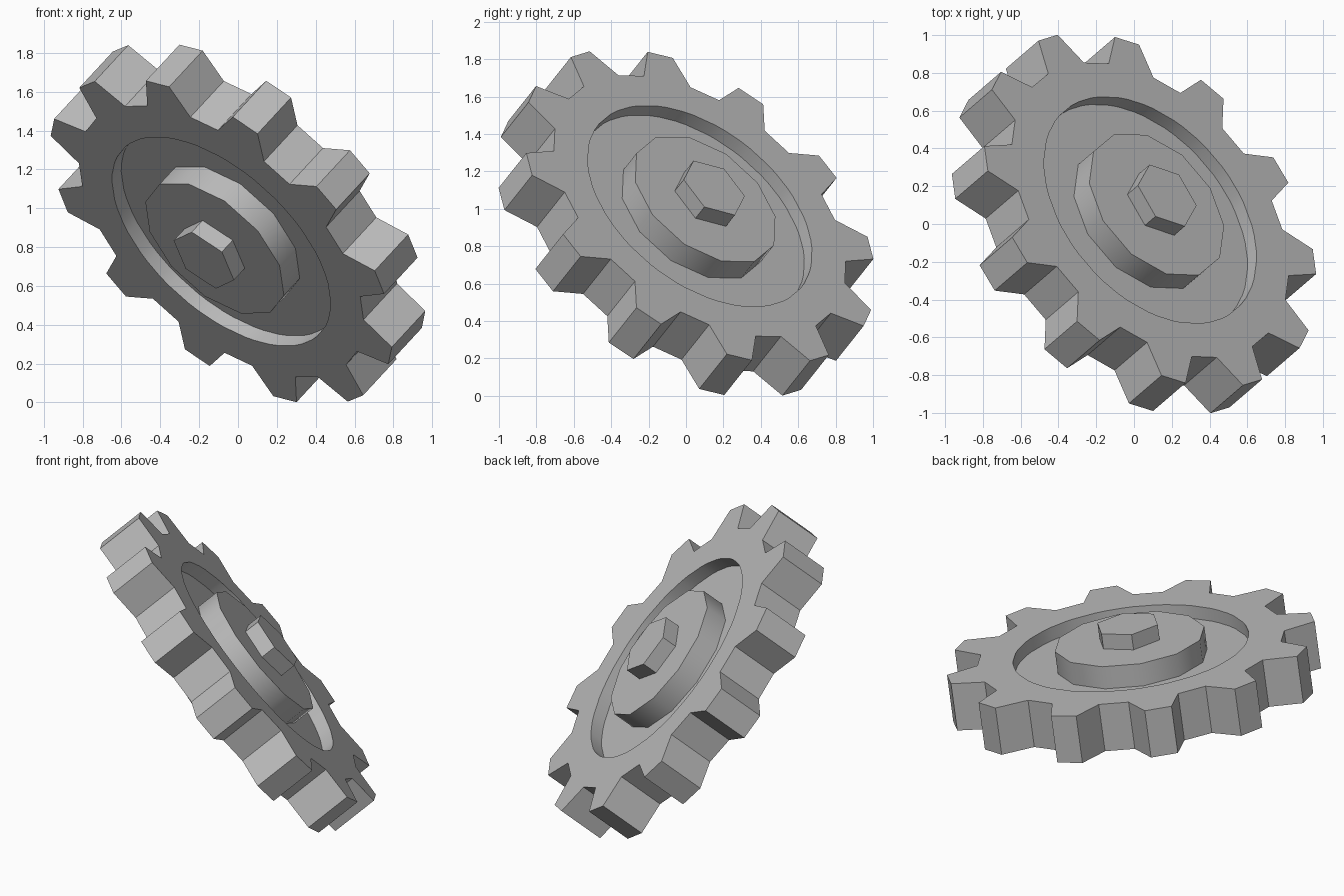
import bpy, bmesh, math
from mathutils import Matrix, Vector

# clear the default object
if "Cube" in bpy.data.objects:
    bpy.data.objects.remove(bpy.data.objects["Cube"], do_unlink=True)

# one plain grey for the whole part
grey = bpy.data.materials.new("plain grey")
grey.use_nodes = True
grey.diffuse_color = (0.5, 0.5, 0.5, 1)
grey.node_tree.nodes["Principled BSDF"].inputs["Base Color"].default_value = (0.5, 0.5, 0.5, 1)

# tilted frame: the gear axis is n
n = Vector((0.587, 0.504, 0.634)).normalized()
u = Vector((n.y, -n.x, 0)).normalized()
v = n.cross(u)
FRAME = Matrix.Translation((0, 0, 0.922)) @ Matrix((u, v, n)).transposed().to_4x4()

TEETH = 12
PHASE = 14.5             # angle of the first tooth, degrees
TIP_R, ROOT_R, RING_R = 1.087, 0.905, 0.695
RIM_H, WEB_H, HUB_H, BOLT_H = 0.147, 0.066, 0.205, 0.30   # half thicknesses


def polar(r, deg, z):
    a = math.radians(deg)
    return Vector((r * math.cos(a), r * math.sin(a), z))


def finish(name, bm):
    bmesh.ops.recalc_face_normals(bm, faces=bm.faces)
    mesh = bpy.data.meshes.new(name)
    bm.to_mesh(mesh)
    bm.free()
    mesh.materials.append(grey)
    ob = bpy.data.objects.new(name, mesh)
    bpy.context.collection.objects.link(ob)
    ob.matrix_world = FRAME
    bpy.ops.object.select_all(action='DESELECT')
    ob.select_set(True)
    bpy.context.view_layer.objects.active = ob
    bpy.ops.object.shade_smooth_by_angle(angle=math.radians(35))
    return ob


def bridge(bm, loop_a, loop_b):
    count = len(loop_a)
    for i in range(count):
        j = (i + 1) % count
        bm.faces.new((loop_a[i], loop_a[j], loop_b[j], loop_b[i]))


def prism(name, sides, radius, half, phase):
    bm = bmesh.new()
    low, high = ([bm.verts.new(polar(radius, phase + 360 * i / sides, z))
                  for i in range(sides)] for z in (-half, half))
    bridge(bm, low, high)
    bm.faces.new(low)
    bm.faces.new(high)
    return finish(name, bm)


# toothed rim: tooth outline and round opening, joined on both faces
outline = []
for t in range(TEETH):
    for r, offset in ((ROOT_R, -9.4), (TIP_R, -4.2), (TIP_R, 4.2), (ROOT_R, 9.4)):
        outline.append((r, PHASE + t * 360 / TEETH + offset))
bm = bmesh.new()
loops = []
for inner, z in ((False, RIM_H), (True, RIM_H), (True, -RIM_H), (False, -RIM_H)):
    loops.append([bm.verts.new(polar(RING_R if inner else r, a, z)) for r, a in outline])
for k in range(4):
    bridge(bm, loops[k], loops[(k + 1) % 4])
finish("toothed_rim", bm)

# recessed web, raised hub and hexagonal axle running through both sides
prism("recessed_web", 48, RING_R + 0.03, WEB_H, PHASE)
prism("hub", 12, 0.445, HUB_H, PHASE)
prism("hex_axle", 6, 0.193, BOLT_H, PHASE + 28.5)
